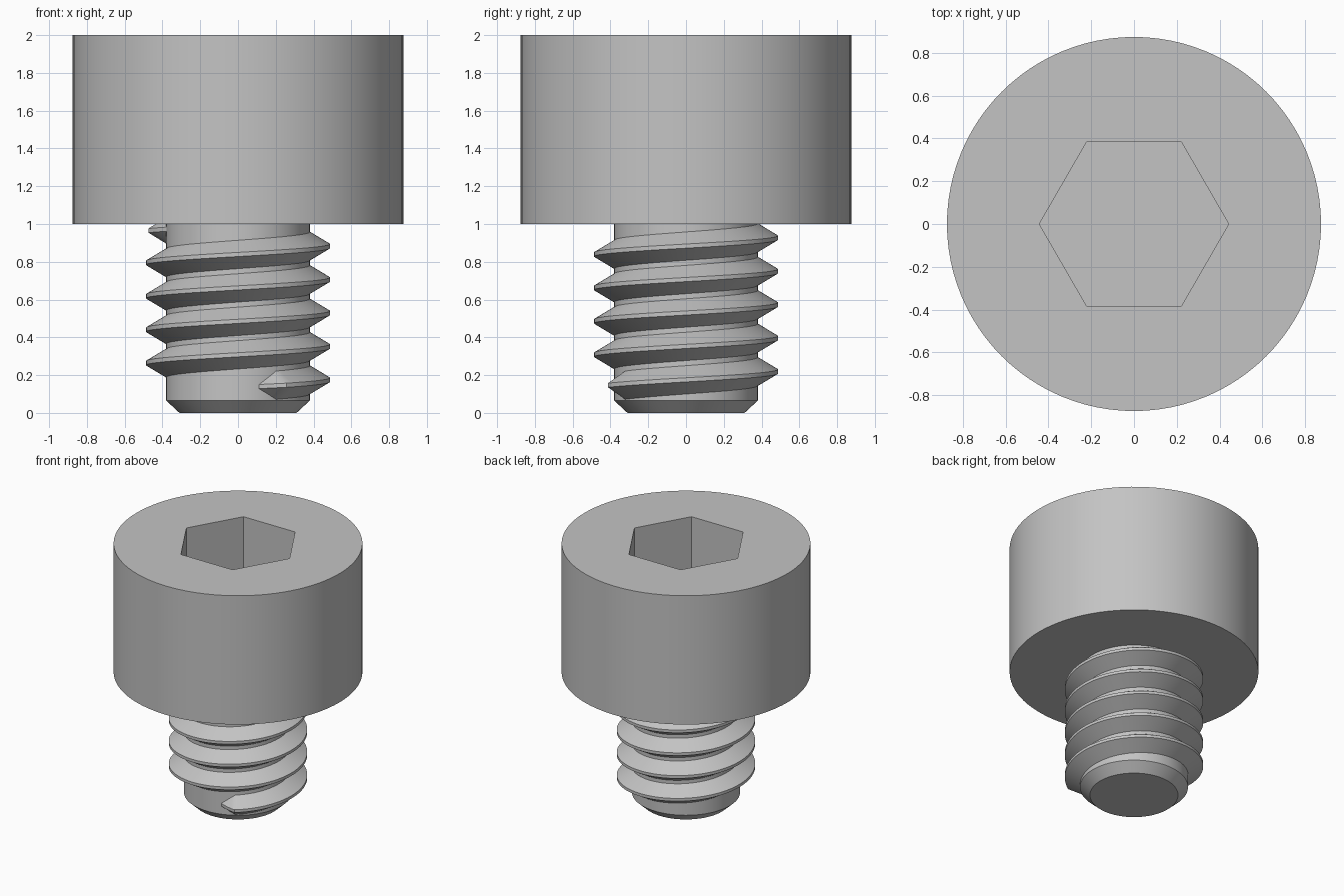
import bpy, bmesh
from math import cos, sin, pi, radians

if "Cube" in bpy.data.objects:
    bpy.data.objects.remove(bpy.data.objects["Cube"], do_unlink=True)

GREY = (0.55, 0.55, 0.55, 1)
steel = bpy.data.materials.new("steel_grey")
steel.use_nodes = True
steel.diffuse_color = GREY
steel.node_tree.nodes["Principled BSDF"].inputs["Base Color"].default_value = GREY

HEAD_R, HEAD_BOTTOM, HEAD_TOP = 0.875, 1.0, 2.0
SOCKET_R, SOCKET_DEPTH = 0.443, 0.5
ROOT_R, CREST_R = 0.38, 0.487
PITCH, PHASE_Z = 0.177, 0.175
CREST_HALF, ROOT_HALF = 0.011, 0.075
SIDES = 96


def make_object(name, bm):
    bmesh.ops.recalc_face_normals(bm, faces=bm.faces)
    mesh = bpy.data.meshes.new(name)
    bm.to_mesh(mesh)
    bm.free()
    mesh.materials.append(steel)
    obj = bpy.data.objects.new(name, mesh)
    bpy.context.collection.objects.link(obj)
    return obj


def activate(obj):
    bpy.ops.object.select_all(action='DESELECT')
    obj.select_set(True)
    bpy.context.view_layer.objects.active = obj


def smooth(obj):
    activate(obj)
    bpy.ops.object.shade_smooth_by_angle(angle=radians(30))


def loft(name, rings, closed_caps=True):
    """Skin a list of equal-length closed rings and cap both ends."""
    bm = bmesh.new()
    loops = [[bm.verts.new(p) for p in ring] for ring in rings]
    for a, b in zip(loops, loops[1:]):
        for i in range(len(a)):
            j = (i + 1) % len(a)
            bm.faces.new((a[i], a[j], b[j], b[i]))
    bm.faces.new(loops[0])
    bm.faces.new(loops[-1])
    return make_object(name, bm)


def ring(radius, z, sides=SIDES):
    return [(radius * cos(2 * pi * i / sides), radius * sin(2 * pi * i / sides), z)
            for i in range(sides)]


# Cylindrical head with hexagonal socket
head = loft("head", [ring(HEAD_R, HEAD_BOTTOM), ring(HEAD_R, HEAD_TOP)])
cutter = loft("socket_cutter", [ring(SOCKET_R, HEAD_TOP - SOCKET_DEPTH, 6),
                                ring(SOCKET_R, HEAD_TOP + 0.1, 6)])
cutter.hide_render = True
cut = head.modifiers.new("socket", 'BOOLEAN')
cut.operation = 'DIFFERENCE'
cut.solver = 'EXACT'
cut.object = cutter
activate(head)
bpy.ops.object.modifier_apply(modifier=cut.name)
bpy.data.objects.remove(cutter, do_unlink=True)
smooth(head)

# Shank with chamfered tip
shank = loft("shank", [ring(0.31, 0), ring(ROOT_R, 0.065), ring(ROOT_R, HEAD_BOTTOM + 0.02)])
smooth(shank)

# Helical thread, tapering out at both ends
start, end = radians(-73), radians(4 * 360 + 182)
taper = radians(15)
slope = (ROOT_HALF - CREST_HALF) / (CREST_R - ROOT_R)
inner_r = ROOT_R - 0.01
steps = int((end - start) / (2 * pi) * SIDES)
sections = []
for k in range(steps + 1):
    a = start + (end - start) * k / steps
    grow = min(1, (a - start) / taper, (end - a) / taper)
    crest = ROOT_R + (CREST_R - ROOT_R) * max(0, grow)
    half = CREST_HALF + slope * (crest - inner_r)
    z = PHASE_Z + PITCH * a / (2 * pi)
    outline = [(inner_r, -half), (crest, -CREST_HALF), (crest, CREST_HALF), (inner_r, half)]
    sections.append([(r * cos(a), r * sin(a), z + dz) for r, dz in outline])
thread = loft("thread", sections)
smooth(thread)
